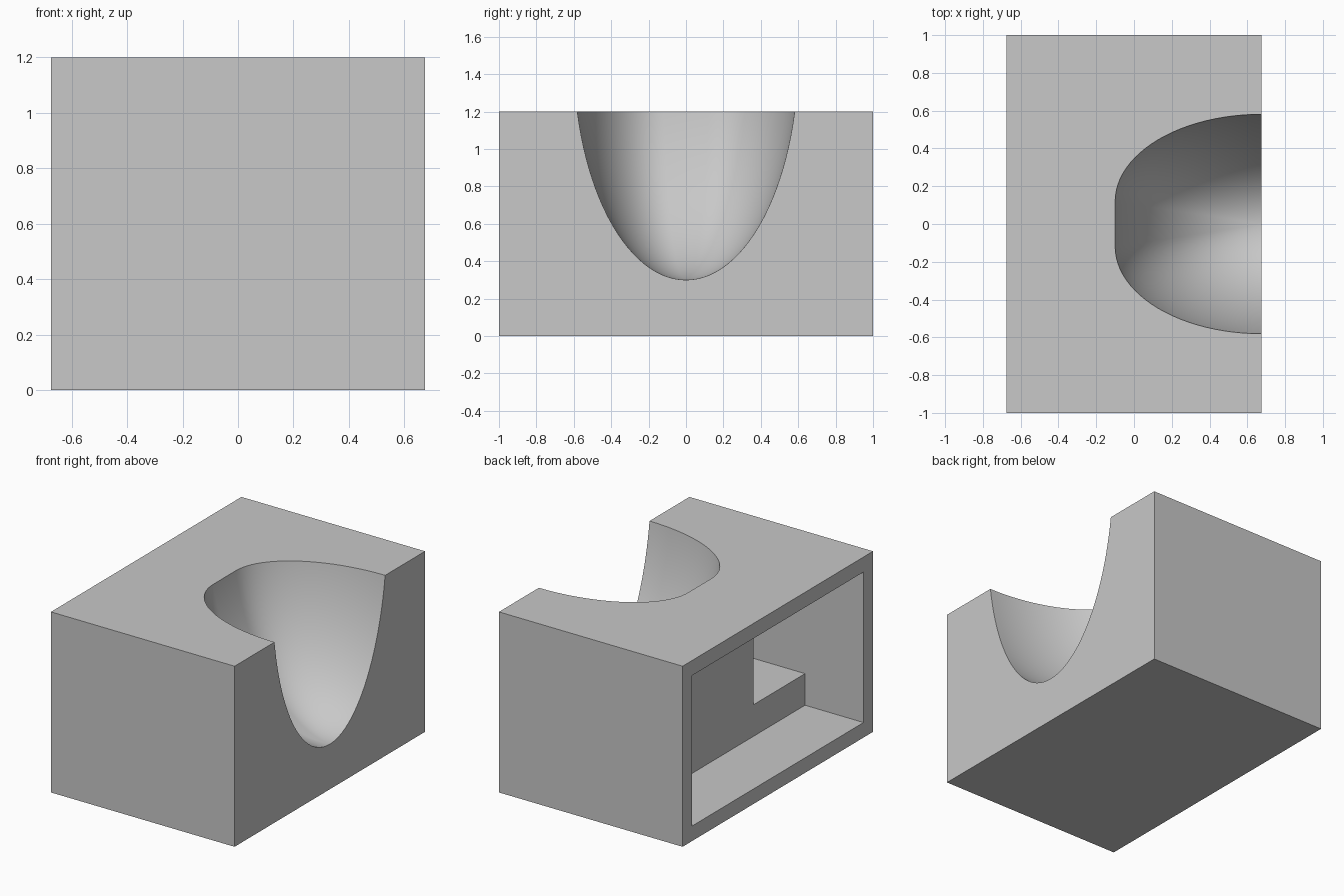
import bpy, bmesh, math

if "Cube" in bpy.data.objects:
    bpy.data.objects.remove(bpy.data.objects["Cube"])

grey = bpy.data.materials.new("light_grey")
grey.diffuse_color = (0.58, 0.58, 0.58, 1)
grey.use_nodes = True
grey.node_tree.nodes["Principled BSDF"].inputs["Base Color"].default_value = grey.diffuse_color


def make_object(name, bm):
    bmesh.ops.recalc_face_normals(bm, faces=bm.faces[:])
    mesh = bpy.data.meshes.new(name)
    bm.to_mesh(mesh)
    bm.free()
    mesh.materials.append(grey)
    obj = bpy.data.objects.new(name, mesh)
    bpy.context.collection.objects.link(obj)
    return obj


def prism(name, outline, z0, z1):
    """Upright prism over an xy outline."""
    bm = bmesh.new()
    low = [bm.verts.new((x, y, z0)) for x, y in outline]
    high = [bm.verts.new((x, y, z1)) for x, y in outline]
    bm.faces.new(low)
    bm.faces.new(high)
    n = len(outline)
    for i in range(n):
        j = (i + 1) % n
        bm.faces.new((low[i], low[j], high[j], high[i]))
    return make_object(name, bm)


def rect(x0, x1, y0, y1):
    return [(x0, y0), (x1, y0), (x1, y1), (x0, y1)]


def bowl_cutter():
    """Stacked half-oval rings, deepest at the right face."""
    bm = bmesh.new()
    rings, levels, steps = [], 28, 24
    for k in range(levels + 1):
        a = math.radians(88) * k / levels
        t = 0.6 * math.sin(a) / 0.581
        z = 1.5 - 1.2 * math.cos(a)
        half = [(0.8, 0.581 * t)]
        for i in range(steps + 1):
            b = math.pi / 2 * i / steps
            half.append((0.675 - 0.775 * t * math.sin(b),
                         t * (0.12 + 0.461 * math.cos(b))))
        pts = half + [(x, -y) for x, y in reversed(half)]
        rings.append([bm.verts.new((x, y, z)) for x, y in pts])
    n = len(rings[0])
    for r, s in zip(rings, rings[1:]):
        for i in range(n):
            j = (i + 1) % n
            bm.faces.new((r[i], r[j], s[j], s[i]))
    bm.faces.new(rings[-1])
    bmesh.ops.remove_doubles(bm, verts=bm.verts[:], dist=1e-5)
    return make_object("bowl_cutter", bm)


# Main block
block = prism("block", rect(-0.675, 0.675, -1, 1), 0, 1.2)

# Bowl recess, rear opening, and side pockets above a ledge
cutters = [bowl_cutter(),
           prism("opening_cutter", rect(-0.8, -0.245, -0.9, 0.9), 0.1, 1.1)]
for side in (-1, 1):
    outline = [(-0.3, 0.36), (-0.245, 0.36), (0.13, 0.68), (0.575, 0.7),
               (0.575, 0.9), (-0.3, 0.9)]
    cutters.append(prism("pocket_cutter", [(x, side * y) for x, y in outline],
                         0.31, 1.1))

bpy.context.view_layer.objects.active = block
block.select_set(True)
for cutter in cutters:
    mod = block.modifiers.new("cut", 'BOOLEAN')
    mod.operation = 'DIFFERENCE'
    mod.solver = 'EXACT'
    mod.object = cutter
    bpy.ops.object.modifier_apply(modifier=mod.name)
    bpy.data.objects.remove(cutter)

bpy.ops.object.shade_smooth_by_angle(angle=math.radians(30))
